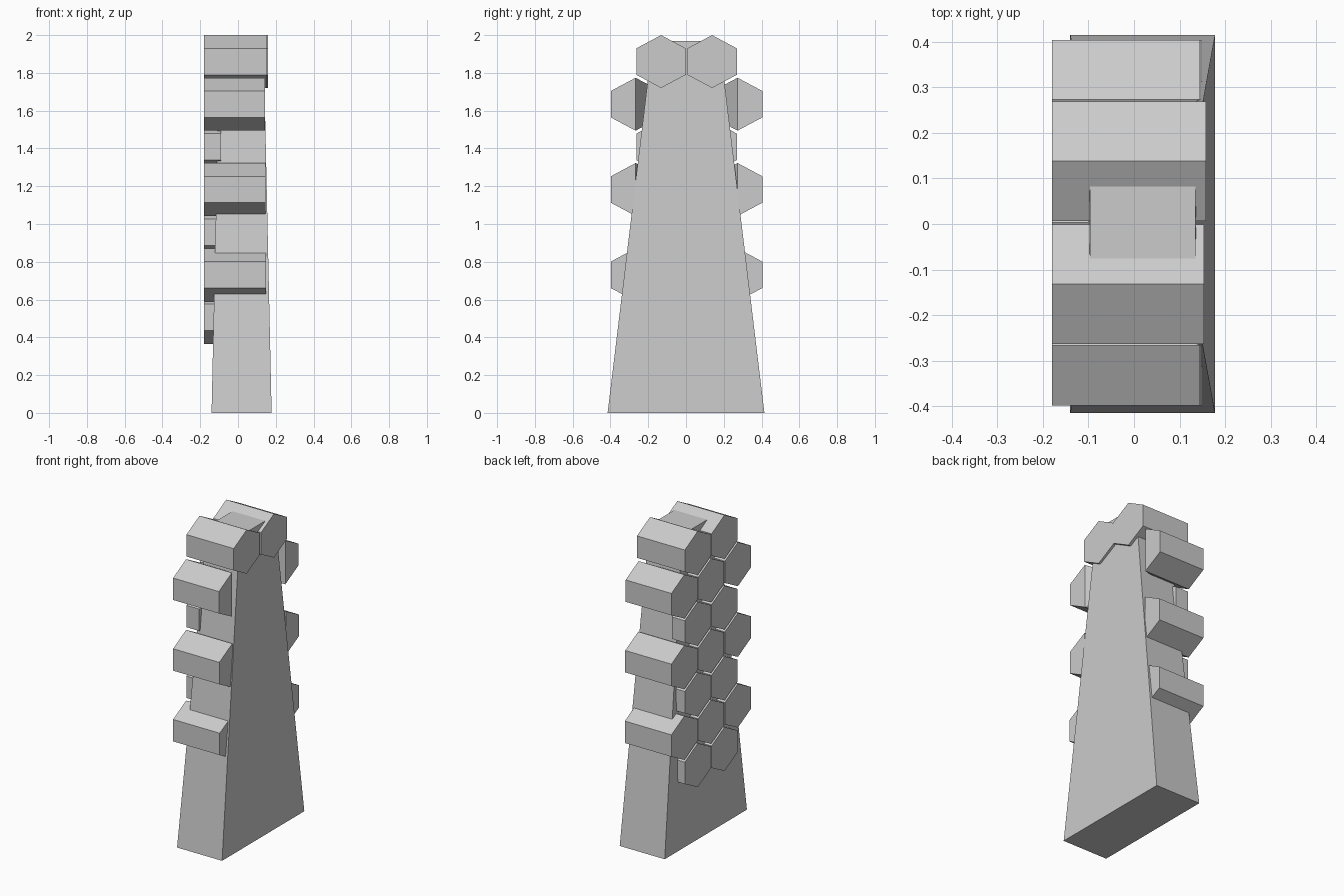
import bpy
import bmesh
from math import sin, cos, pi

if "Cube" in bpy.data.objects:
    bpy.data.objects.remove(bpy.data.objects["Cube"])


def make_object(name, bm):
    bmesh.ops.recalc_face_normals(bm, faces=bm.faces)
    mesh = bpy.data.meshes.new(name)
    bm.to_mesh(mesh)
    bm.free()
    obj = bpy.data.objects.new(name, mesh)
    bpy.context.collection.objects.link(obj)
    return obj


# Tapered slab forming the core
bm = bmesh.new()
rings = []
for x0, x1, hy, z in ((-0.14, 0.178, 0.415, 0), (-0.097, 0.135, 0.177, 1.97)):
    rings.append([bm.verts.new((x, y, z)) for x, y in
                  ((x0, -hy), (x1, -hy), (x1, hy), (x0, hy))])
bm.faces.new(rings[0])
bm.faces.new(rings[1])
for i in range(4):
    j = (i + 1) % 4
    bm.faces.new((rings[0][i], rings[0][j], rings[1][j], rings[1][i]))
make_object("tapered_core", bm)

BACK, RADIUS, HALF_WIDTH, Y_SHIFT = -0.18, 0.14, 0.131, 0.003


def hex_column(name, y, z, end, inner_end=None):
    """Hexagonal prism along x; inner_end folds the side next to the core back."""
    bm = bmesh.new()
    back, front = [], []
    for i in range(6):
        a = pi / 2 + i * pi / 3
        dy, dz = HALF_WIDTH * cos(a) / cos(pi / 6), RADIUS * sin(a)
        inner = inner_end is not None and dy * y < -0.001
        py, pz = y + Y_SHIFT + dy, z + dz
        back.append(bm.verts.new((BACK, py, pz)))
        front.append(bm.verts.new((inner_end if inner else end, py, pz)))
    bm.faces.new(back)
    if inner_end is None:
        bm.faces.new(front)
    else:
        # end cap creased along the vertical centre line
        bm.faces.new(front[0:4])
        bm.faces.new((front[3], front[4], front[5], front[0]))
    for i in range(6):
        j = (i + 1) % 6
        bm.faces.new((back[i], back[j], front[j], front[i]))
    make_object(name, bm)


# Honeycomb rows, from the top down: alternating two and three columns
for row in range(7):
    z = 1.86 - row * 0.2258
    if row % 2 == 0:
        for y in (-0.135, 0.135):
            end = (0.158 if y > 0 else 0.154) if row == 0 else -0.09
            hex_column(f"paired_column_{row}", y, z, end)
    else:
        hex_column(f"centre_column_{row}", 0, z, -0.09)
        for y in (-0.27, 0.27):
            hex_column(f"outer_column_{row}", y, z, 0.142 + 0.0015 * row, -0.09)
